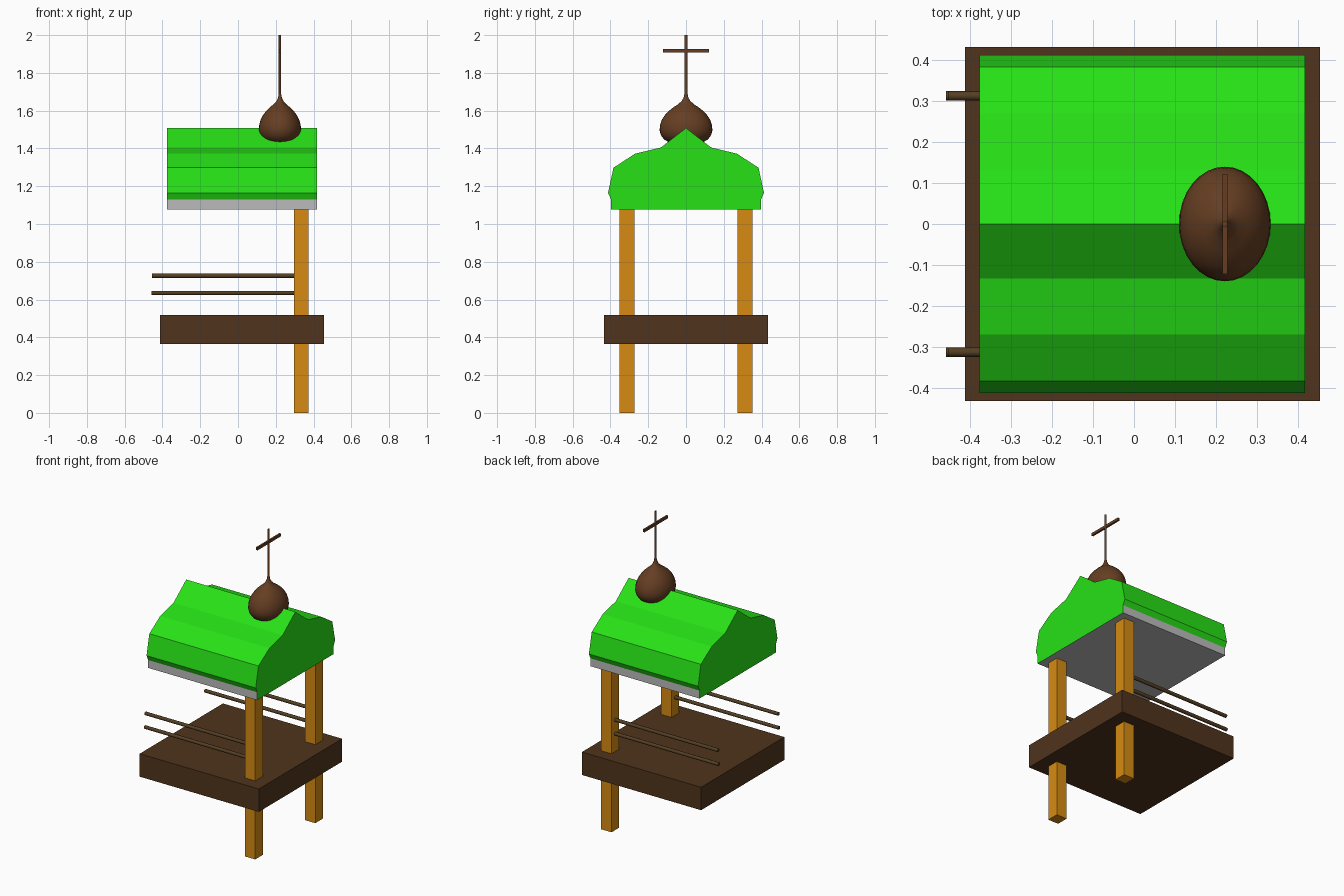
import bpy, bmesh, math

if "Cube" in bpy.data.objects:
    bpy.data.objects.remove(bpy.data.objects["Cube"])


def material(name, rgb):
    m = bpy.data.materials.new(name)
    m.diffuse_color = (*rgb, 1)
    m.use_nodes = True
    m.node_tree.nodes["Principled BSDF"].inputs["Base Color"].default_value = m.diffuse_color
    return m


GREEN = material("green_roof", (0.02, 0.75, 0.008))
GREY = material("grey_eaves", (0.5, 0.5, 0.5))
OCHRE = material("ochre_wood", (0.68, 0.26, 0.006))
DARK = material("dark_wood", (0.08, 0.034, 0.012))
BROWN = material("brown_dome", (0.13, 0.048, 0.016))
RAIL = material("rail_wood", (0.09, 0.05, 0.017))


def add_object(name, bm, *mats):
    bmesh.ops.recalc_face_normals(bm, faces=bm.faces)
    me = bpy.data.meshes.new(name)
    bm.to_mesh(me)
    bm.free()
    for m in mats:
        me.materials.append(m)
    ob = bpy.data.objects.new(name, me)
    bpy.context.collection.objects.link(ob)
    return ob


def box(name, lo, hi, mat):
    bm = bmesh.new()
    bmesh.ops.create_cube(bm, size=1)
    for v in bm.verts:
        v.co = [(a + b) / 2 + c * (b - a) for a, b, c in zip(lo, hi, v.co)]
    return add_object(name, bm, mat)


def smooth(ob, angle):
    bpy.ops.object.select_all(action='DESELECT')
    ob.select_set(True)
    bpy.context.view_layer.objects.active = ob
    bpy.ops.object.shade_smooth_by_angle(angle=math.radians(angle))


# Platform
box("platform", (-0.413, -0.433, 0.366), (0.455, 0.433, 0.517), DARK)

# Posts and side rails, one set per side
for side, s in (("front", -1), ("back", 1)):
    y0, y1 = sorted((s * 0.273, s * 0.352))
    box(side + "_post", (0.296, y0, 0), (0.372, y1, 1.08), OCHRE)
    for level, x0, z in (("upper", -0.455, 0.726), ("lower", -0.459, 0.635)):
        bm = bmesh.new()
        bmesh.ops.create_cone(bm, cap_ends=True, segments=8, radius1=0.0115,
                              radius2=0.0115, depth=0.33 - x0)
        for v in bm.verts:
            v.co = ((x0 + 0.33) / 2 + v.co.z, s * 0.313 + v.co.y, z + v.co.x)
        smooth(add_object(f"{side}_{level}_rail", bm, RAIL), 50)

# Roof: mirrored gable profile extruded along x, grey lower strips and underside
half = [(0.397, 1.078), (0.397, 1.13), (0.413, 1.165), (0.384, 1.298),
        (0.27, 1.372), (0.133, 1.405)]
profile = half + [(0, 1.508)] + [(-y, z) for y, z in reversed(half)]
bm = bmesh.new()
ends = [[bm.verts.new((x, y, z)) for y, z in profile] for x in (-0.377, 0.418)]
n = len(profile)
for e in ends:
    bm.faces.new(e)
for i in range(n):
    j = (i + 1) % n
    f = bm.faces.new((ends[0][i], ends[0][j], ends[1][j], ends[1][i]))
    f.material_index = 1 if i in (0, n - 2, n - 1) else 0
add_object("roof", bm, GREEN, GREY)

# Onion dome with spire: lathed profile, narrower in x than in y
onion = [(0, 1.42), (0.05, 1.421), (0.085, 1.43), (0.115, 1.447), (0.133, 1.47),
         (0.14, 1.497), (0.137, 1.525), (0.128, 1.551), (0.113, 1.575),
         (0.093, 1.597), (0.068, 1.617), (0.042, 1.634), (0.024, 1.65),
         (0.013, 1.668), (0.008, 1.69), (0.008, 2.0), (0, 2.0)]
bm = bmesh.new()
verts = [bm.verts.new((0, r, z)) for r, z in onion]
edges = [bm.edges.new(p) for p in zip(verts, verts[1:])]
bmesh.ops.spin(bm, geom=verts + edges, cent=(0, 0, 0), axis=(0, 0, 1),
               angle=2 * math.pi, steps=32, use_duplicate=False)
bmesh.ops.remove_doubles(bm, verts=bm.verts, dist=1e-4)
bmesh.ops.dissolve_degenerate(bm, edges=bm.edges, dist=1e-5)
for v in bm.verts:
    v.co.x = 0.222 + v.co.x * 0.8
smooth(add_object("onion_dome", bm, BROWN), 50)

# Crossbar on the spire
box("spire_crossbar", (0.216, -0.122, 1.908), (0.228, 0.122, 1.926), BROWN)
